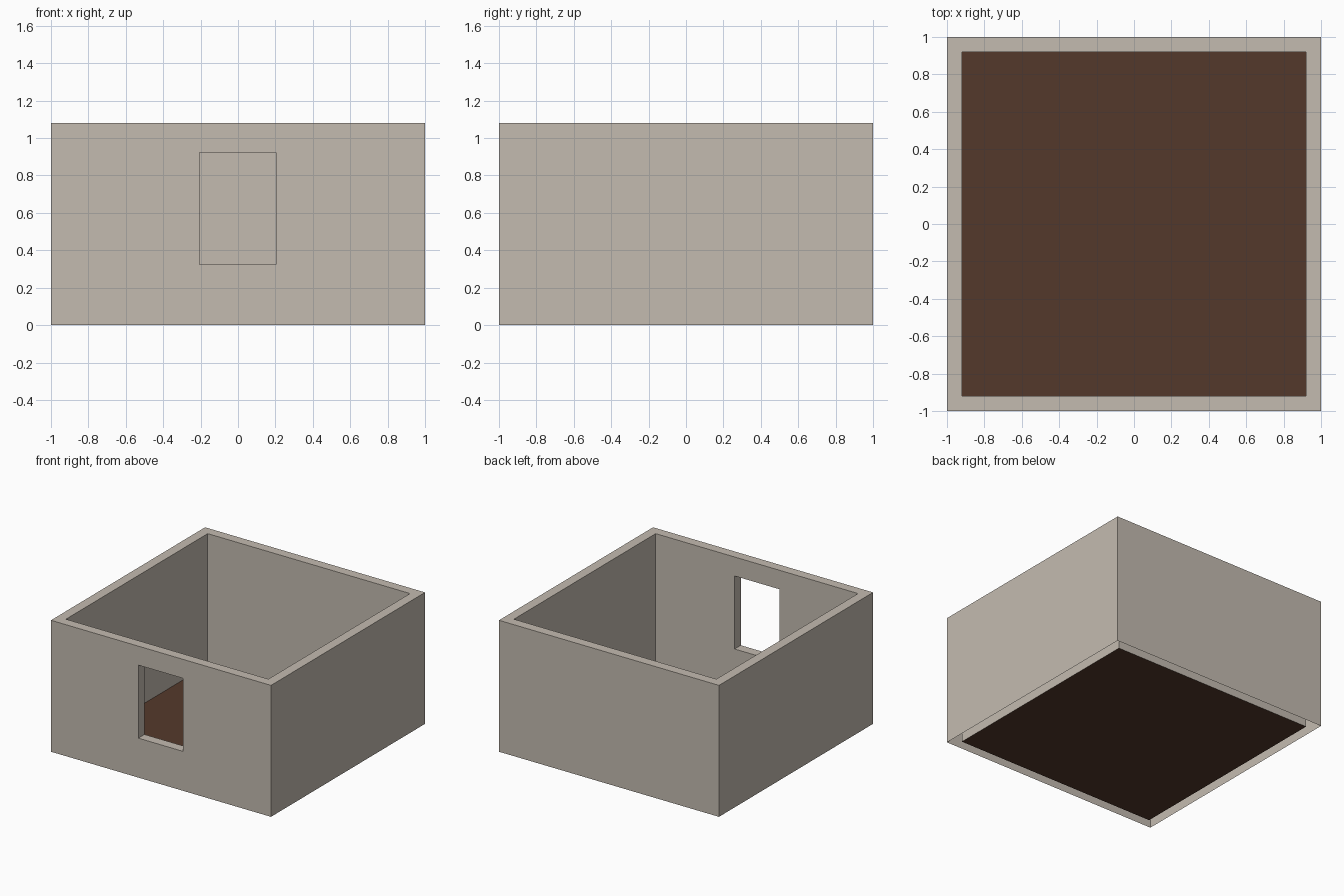
import bpy, bmesh

if "Cube" in bpy.data.objects:
    bpy.data.objects.remove(bpy.data.objects["Cube"])

H, OUT, INN = 1.08, 1.0, 0.92           # wall height, outer and inner half width
WX0, WX1, WZ0, WZ1 = -0.206, 0.202, 0.324, 0.924   # window opening


def material(name, rgb):
    m = bpy.data.materials.new(name)
    m.diffuse_color = (*rgb, 1)
    m.use_nodes = True
    m.node_tree.nodes["Principled BSDF"].inputs["Base Color"].default_value = m.diffuse_color
    return m


def make_object(name, bm, mat):
    me = bpy.data.meshes.new(name)
    bm.to_mesh(me)
    bm.free()
    me.materials.append(mat)
    ob = bpy.data.objects.new(name, me)
    bpy.context.collection.objects.link(ob)


def square(bm, r, z):
    return [bm.verts.new((x * r, y * r, z))
            for x, y in ((-1, -1), (1, -1), (1, 1), (-1, 1))]


def bridge(bm, a, b, skip=()):
    for i in range(4):
        j = (i + 1) % 4
        if i not in skip:
            bm.faces.new((a[i], a[j], b[j], b[i]))


# Walls: hollow double shell, open underneath, front side left out
bm = bmesh.new()
low_out, top_out = square(bm, OUT, 0), square(bm, OUT, H)
low_in, top_in = square(bm, INN, 0), square(bm, INN, H)
bridge(bm, low_out, top_out, skip=(0,))
bridge(bm, top_out, top_in)
bridge(bm, top_in, low_in, skip=(0,))

# Front wall skins framing the window, plus the window reveal
holes = []
for low, top, y in ((low_out, top_out, -OUT), (low_in, top_in, -INN)):
    hole = [bm.verts.new((x, y, z)) for x, z in
            ((WX0, WZ0), (WX1, WZ0), (WX1, WZ1), (WX0, WZ1))]
    bridge(bm, [low[0], low[1], top[1], top[0]], hole)
    holes.append(hole)
bridge(bm, *holes)
bmesh.ops.recalc_face_normals(bm, faces=bm.faces)
make_object("walls", bm, material("pale stone", (0.552, 0.497, 0.434)))

# Floor: single sheet between the inner walls
bm = bmesh.new()
bm.faces.new(square(bm, INN, 0))
make_object("floor", bm, material("dark brown", (0.0887, 0.0409, 0.0242)))
